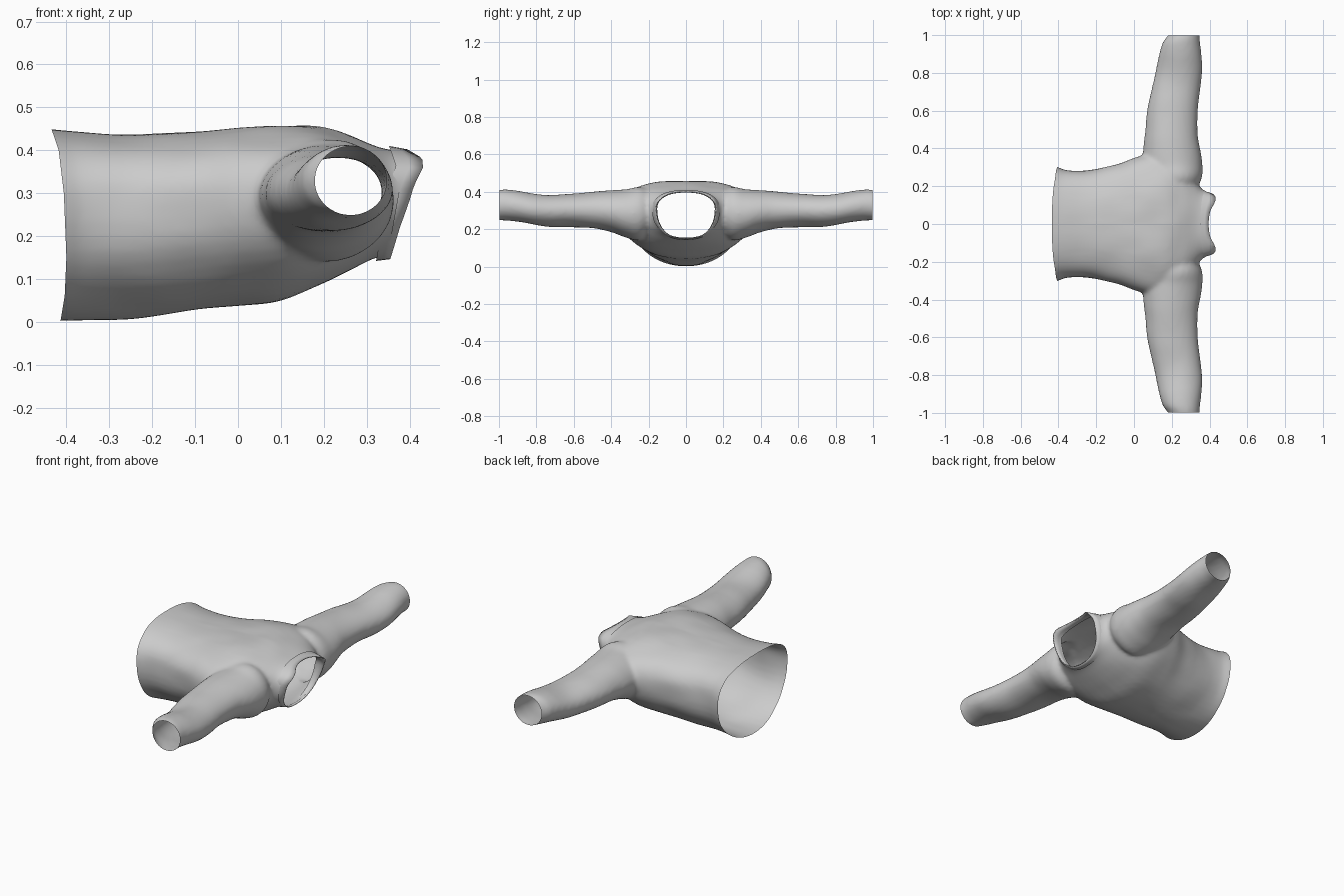
import bpy, bmesh, math
from mathutils import Vector, noise

if "Cube" in bpy.data.objects:
    bpy.data.objects.remove(bpy.data.objects["Cube"])

N = 48


def spline(rows, steps):
    """Catmull-Rom interpolation through rows of section values."""
    out = []
    for i in range(len(rows) - 1):
        a, b = rows[max(i - 1, 0)], rows[i]
        c, d = rows[i + 1], rows[min(i + 2, len(rows) - 1)]
        for k in range(steps):
            t = k / steps
            out.append([0.5 * (2 * q + (r - p) * t + (2 * p - 5 * q + 4 * r - s) * t * t
                               + (3 * q - p - 3 * r + s) * t ** 3)
                        for p, q, r, s in zip(a, b, c, d)])
    out.append(list(rows[-1]))
    return out


def lookup(table, v):
    for (a, p), (b, q) in zip(table, table[1:]):
        if v <= b:
            return p + (q - p) * max(0, (v - a) / (b - a))
    return table[-1][1]


def spow(v, e):
    return math.copysign(abs(v) ** e, v)


def loft(bm, rings, caps=True):
    vs = [[bm.verts.new(p) for p in r] for r in rings]
    for a, b in zip(vs, vs[1:]):
        for i in range(len(a)):
            j = (i + 1) % len(a)
            bm.faces.new((a[i], a[j], b[j], b[i]))
    if caps:
        bm.faces.new(vs[0][::-1])
        bm.faces.new(vs[-1])


def finish(bm, name):
    me = bpy.data.meshes.new(name)
    bm.to_mesh(me)
    ob = bpy.data.objects.new(name, me)
    bpy.context.collection.objects.link(ob)
    for p in me.polygons:
        p.use_smooth = True
    return ob


# Torso sections: x, half width, bottom z, top z, widest z
torso = [(-0.46, 0.315, 0.0, 0.455, 0.27), (-0.41, 0.302, 0.002, 0.449, 0.27),
         (-0.36, 0.286, 0.003, 0.443, 0.27), (-0.25, 0.285, 0.008, 0.437, 0.27),
         (-0.1, 0.315, 0.026, 0.444, 0.28), (0.0, 0.35, 0.037, 0.451, 0.29),
         (0.1, 0.37, 0.048, 0.457, 0.30), (0.18, 0.355, 0.078, 0.456, 0.30),
         (0.26, 0.31, 0.118, 0.432, 0.30), (0.32, 0.235, 0.148, 0.41, 0.30),
         (0.36, 0.185, 0.155, 0.40, 0.30), (0.42, 0.16, 0.16, 0.395, 0.30)]
# Sleeve sections: y, x min, x max, z min, z max
sleeve = [(0.16, 0.13, 0.31, 0.22, 0.38), (0.24, 0.07, 0.358, 0.145, 0.425),
          (0.32, 0.05, 0.362, 0.155, 0.414), (0.39, 0.05, 0.352, 0.182, 0.407),
          (0.47, 0.055, 0.338, 0.2, 0.403), (0.6, 0.07, 0.338, 0.212, 0.392),
          (0.72, 0.095, 0.352, 0.214, 0.385), (0.82, 0.116, 0.362, 0.224, 0.39),
          (0.9, 0.135, 0.357, 0.238, 0.404), (0.96, 0.152, 0.35, 0.246, 0.412),
          (0.985, 0.17, 0.348, 0.247, 0.412), (1.03, 0.2, 0.345, 0.25, 0.403)]

bm = bmesh.new()
rings = []
for x, w, zb, zt, zm in spline(torso, 5):
    ring = []
    for i in range(N):
        c, s = math.cos(i * math.tau / N), math.sin(i * math.tau / N)
        e = 0.8 if s > 0 else 0.97
        ring.append((x, w * spow(c, e), zm + (zt - zm if s > 0 else zm - zb) * spow(s, e)))
    rings.append(ring)
loft(bm, rings)
for side in (-1, 1):
    rings = []
    for y, x0, x1, z0, z1 in spline(sleeve, 5):
        rings.append([((x0 + x1) / 2 + (x1 - x0) / 2 * math.cos(i * math.tau / N), side * y,
                       (z0 + z1) / 2 + (z1 - z0) / 2 * math.sin(i * math.tau / N))
                      for i in range(N)])
    loft(bm, rings)
bmesh.ops.recalc_face_normals(bm, faces=bm.faces)
solid = finish(bm, "shirt_body_form")

# Fuse torso and sleeves into one soft skin
mod = solid.modifiers.new("fuse", 'REMESH')
mod.mode = 'VOXEL'
mod.voxel_size = 0.011
mod = solid.modifiers.new("soften", 'SMOOTH')
mod.factor, mod.iterations = 0.5, 8
bpy.context.view_layer.update()
ev = solid.evaluated_get(bpy.context.evaluated_depsgraph_get())
bm = bmesh.new()
bm.from_mesh(ev.to_mesh())
bpy.data.objects.remove(solid, do_unlink=True)

# Cut open the hem, cuffs and neck
for co, no in (((-0.41, 0, 0), (-1, 0, 0)), ((0, 0.997, 0), (0, 1, 0)),
               ((0, -0.997, 0), (0, -1, 0)), ((0.372, 0, 0.28), (1, 0, -0.18))):
    bmesh.ops.bisect_plane(bm, geom=bm.verts[:] + bm.edges[:] + bm.faces[:], dist=1e-5,
                           plane_co=co, plane_no=no, clear_outer=True)

# Curve the hem and add faint cloth folds
hem = [(0, -0.004), (0.06, 0.006), (0.15, 0.01), (0.3, 0.004), (0.4, -0.008), (0.45, -0.025)]
bm.normal_update()
for v in bm.verts:
    p = v.co.copy()
    k = min(1, max(0, (-0.25 - p.x) / 0.16))
    fold = noise.noise(Vector((p.x * 6, abs(p.y) * 7, p.z * 9)))
    edge = min(1, max(0, (0.99 - abs(p.y)) * 8), max(0, (p.x + 0.41) * 8), max(0, (0.36 - p.x) * 8))
    v.co += v.normal * fold * 0.006 * edge
    v.co.x += lookup(hem, p.z) * k
    v.co.z = max(v.co.z, 0)
finish(bm, "shirt_body")

# Collar band: outer layer folded over a rim to an inner layer
rim = [(-1, 0.355), (-0.5, 0.378), (0, 0.408), (0.5, 0.431), (0.75, 0.43), (1, 0.395)]
base = [(-1, 0.322), (-0.5, 0.335), (0, 0.35), (0.5, 0.368), (1, 0.352)]
bm = bmesh.new()
rings = []
for t, w, grow in ((0, 0.182, 0.008), (0.5, 0.172, 0.004), (1, 0.163, 0.0),
                   (0.97, 0.157, -0.005), (0.5, 0.155, -0.006), (0.15, 0.154, -0.006)):
    ring = []
    for i in range(N):
        c, s = math.cos(i * math.tau / N), math.sin(i * math.tau / N)
        x = lookup(base, s) * (1 - t) + lookup(rim, s) * t
        z = 0.31 + (0.092 + grow if s > 0 else 0.164 + grow * 0.5) * spow(s, 0.9)
        ring.append((x, w * spow(c, 0.85), z))
    rings.append(ring)
loft(bm, rings, caps=False)
bmesh.ops.recalc_face_normals(bm, faces=bm.faces)
finish(bm, "collar")
